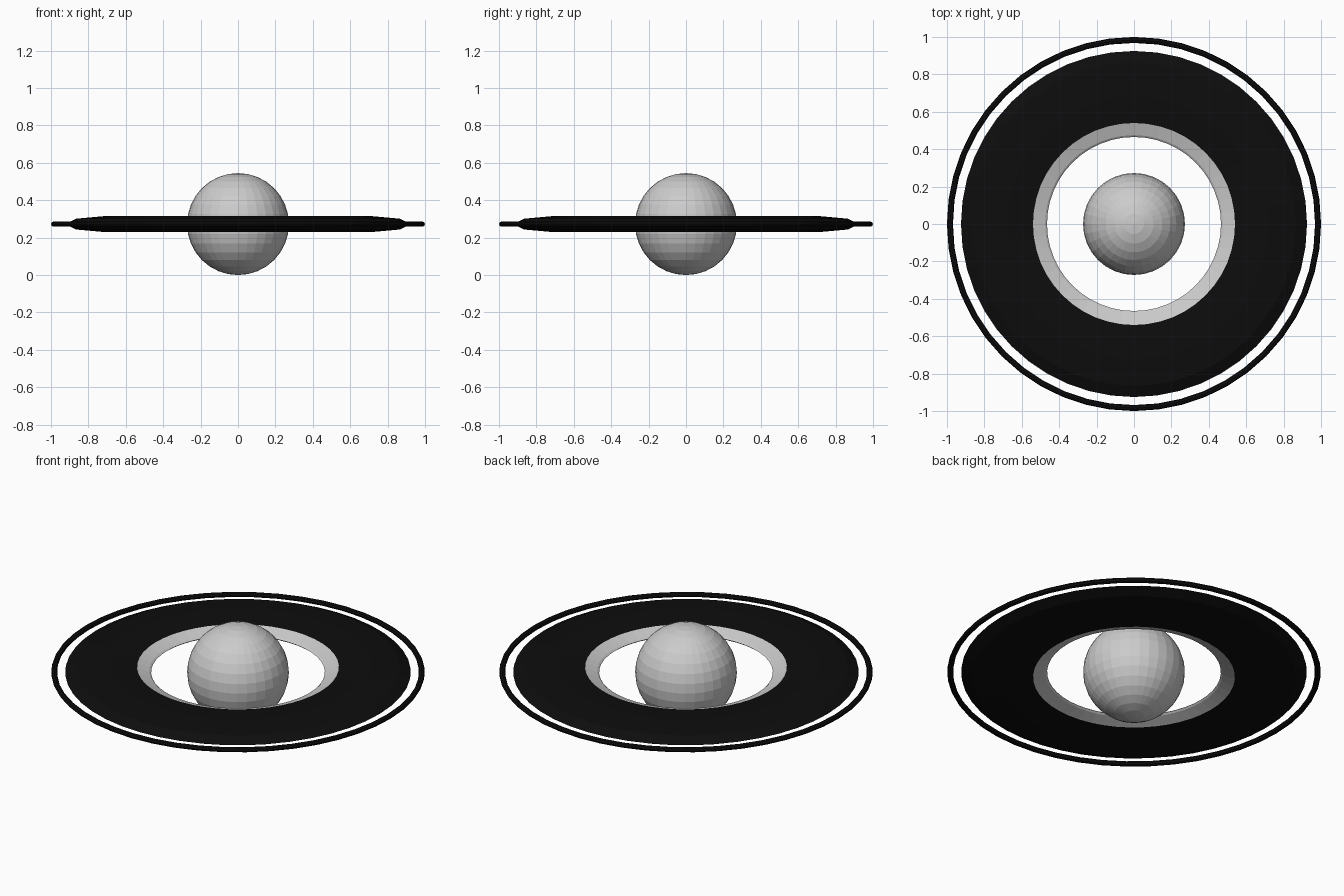
import bpy, bmesh, math

if "Cube" in bpy.data.objects:
    bpy.data.objects.remove(bpy.data.objects["Cube"])

CZ = 0.2725


def material(name, value):
    m = bpy.data.materials.new(name)
    m.diffuse_color = (value, value, value, 1)
    m.use_nodes = True
    m.node_tree.nodes["Principled BSDF"].inputs["Base Color"].default_value = m.diffuse_color
    return m


def lathe(name, profile, closed, segments=48, mat=None):
    """Revolve an (r, z) profile around the vertical axis."""
    bm = bmesh.new()
    rings = []
    for i in range(segments):
        a = 2 * math.pi * i / segments
        rings.append([bm.verts.new((r * math.cos(a), r * math.sin(a), CZ + z))
                      for r, z in profile])
    n = len(profile)
    for i in range(segments):
        a, b = rings[i], rings[(i + 1) % segments]
        for j in range(n if closed else n - 1):
            k = (j + 1) % n
            bm.faces.new((a[j], b[j], b[k], a[k]))
    me = bpy.data.meshes.new(name)
    bm.to_mesh(me)
    bm.free()
    ob = bpy.data.objects.new(name, me)
    bpy.context.collection.objects.link(ob)
    if mat:
        me.materials.append(mat)
    return ob


black = material("black", 0.004)

# Central ball, faceted
bpy.ops.mesh.primitive_uv_sphere_add(segments=32, ring_count=16, radius=CZ,
                                     location=(0, 0, CZ))
bpy.context.object.name = "planet_ball"

# Grey inner lip of the wide ring
lathe("inner_ring_lip",
      [(0.54, -0.031), (0.475, -0.008), (0.465, 0), (0.475, 0.008), (0.54, 0.031)],
      False)

# Wide dark ring, flattened with tapered rims
lathe("wide_ring",
      [(0.54, 0.031), (0.68, 0.042), (0.72, 0.042), (0.865, 0.029), (0.925, 0),
       (0.865, -0.029), (0.72, -0.042), (0.68, -0.042), (0.54, -0.031)],
      False, mat=black)

# Thin outer ring
lathe("thin_outer_ring",
      [(0.984 + 0.016 * math.cos(-t * math.pi / 4), -0.014 * math.sin(-t * math.pi / 4))
       for t in range(8)][::-1], True, mat=black)

# Consistent outward normals
for ob in bpy.context.collection.objects:
    bm = bmesh.new()
    bm.from_mesh(ob.data)
    if ob.name == "inner_ring_lip":
        bmesh.ops.recalc_face_normals(bm, faces=bm.faces)
        if any(f.normal.z < 0 and f.calc_center_median().z > CZ for f in bm.faces):
            bmesh.ops.reverse_faces(bm, faces=bm.faces)
    elif ob.name == "wide_ring":
        bmesh.ops.recalc_face_normals(bm, faces=bm.faces)
        if any(f.normal.z < 0 and f.calc_center_median().z > CZ for f in bm.faces):
            bmesh.ops.reverse_faces(bm, faces=bm.faces)
    else:
        bmesh.ops.recalc_face_normals(bm, faces=bm.faces)
    bm.to_mesh(ob.data)
    bm.free()
